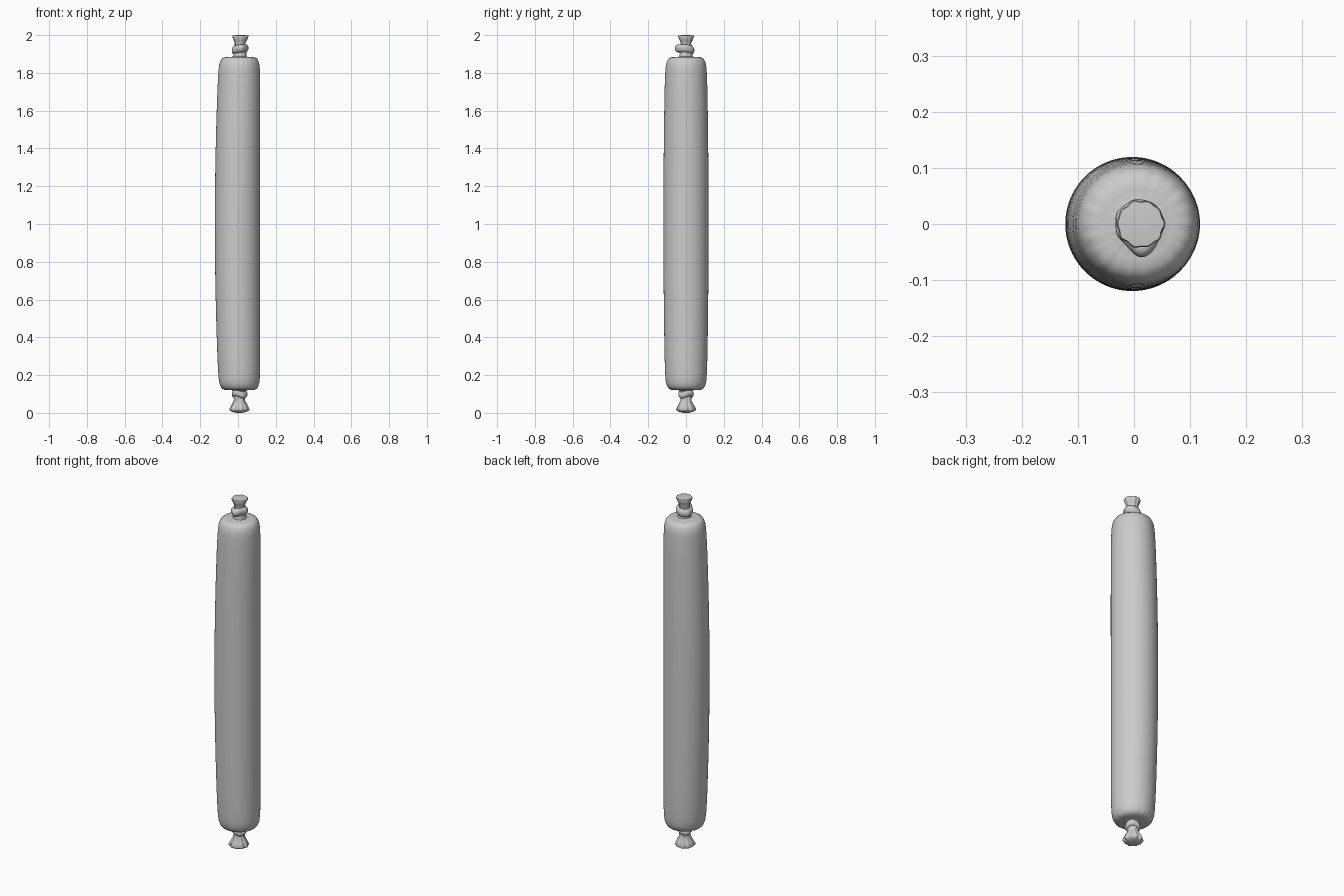
import bpy, bmesh, math

if "Cube" in bpy.data.objects:
    bpy.data.objects.remove(bpy.data.objects["Cube"])

grey = bpy.data.materials.new("light grey casing")
grey.diffuse_color = (0.6, 0.6, 0.6, 1)
grey.use_nodes = True
grey.node_tree.nodes["Principled BSDF"].inputs["Base Color"].default_value = grey.diffuse_color


def lathe(name, profile, segments=64, shape=None):
    """Spin (radius, z, centre x, pleat depth, pleat count) rings, closing both ends."""
    bm = bmesh.new()
    rings = []
    for r, z, cx, depth, count in profile:
        ring = []
        for i in range(segments):
            a = math.tau * i / segments
            wave = math.cos(count * a) + 0.5 * math.sin((count // 2 + 2) * a + 1)
            x, y, h = r * math.cos(a), r * math.sin(a), z
            x, y = x * (1 + depth * wave), y * (1 + depth * wave)
            if shape:
                x, y, h = shape(x, y, h, a)
            ring.append(bm.verts.new((x + cx, y, h)))
        rings.append(ring)
    for low, high in zip(rings, rings[1:]):
        for i in range(segments):
            j = (i + 1) % segments
            bm.faces.new((low[i], low[j], high[j], high[i]))
    bm.faces.new(rings[0][::-1])
    bm.faces.new(rings[-1])
    bmesh.ops.recalc_face_normals(bm, faces=bm.faces)
    mesh = bpy.data.meshes.new(name)
    bm.to_mesh(mesh)
    bm.free()
    mesh.materials.append(grey)
    ob = bpy.data.objects.new(name, mesh)
    bpy.context.collection.objects.link(ob)
    bpy.context.view_layer.objects.active = ob
    ob.select_set(True)
    bpy.ops.object.shade_smooth_by_angle(angle=math.radians(50))
    ob.select_set(False)
    return ob


def bow(z):
    """Sideways bend of the casing."""
    return 0.008 - 0.011 * math.sin(math.pi * min(1, max(0, (z - 0.1) / 1.8)))


# Long casing: gathered ends, rounded shoulders, slightly swollen middle
end = [(0.028, -0.02, 0.02), (0.03, 0.0, 0.03), (0.042, 0.006, 0.03),
       (0.062, 0.005, 0.025), (0.08, 0.008, 0.018), (0.092, 0.015, 0.01),
       (0.1, 0.027, 0.004), (0.106, 0.045, 0.0), (0.109, 0.07, 0.0),
       (0.111, 0.11, 0.0)]
casing = [(r, 0.115 + h, bow(0.115 + h), d, 22) for r, h, d in end]
for k in range(1, 24):
    t = k / 24
    z = 0.225 + 1.555 * t
    casing.append((0.111 + 0.0085 * math.sin(math.pi * t) ** 0.7, z, bow(z), 0, 22))
casing += [(r, 1.89 - h, bow(1.89 - h), d, 22) for r, h, d in reversed(end)]
lathe("casing", casing, 96)


# Twisted ties; the upper one is tilted with a bulge at the front
def upper_tie_shape(x, y, z, a):
    bulge = max(0, math.cos(a + 1.4)) ** 6
    return x, y * (1 + 0.38 * bulge), z + 0.15 * x - 0.12 * y


def lower_tie_shape(x, y, z, a):
    return x, y, z + 0.006 * math.sin(2 * a)


def tie(name, z, cx, radius, height, shape):
    prof = []
    for k in range(9):
        a = math.pi * k / 8 - math.pi / 2
        prof.append((radius - 0.014 + 0.014 * math.cos(a),
                     z + height / 2 * math.sin(a), cx, 0.02, 7))
    lathe(name, prof, 48, shape)


tie("upper_tie", 1.925, 0.01, 0.044, 0.042, upper_tie_shape)
tie("lower_tie", 0.1, 0.008, 0.041, 0.036, lower_tie_shape)

# Necks running through the ties
lathe("upper_neck", [(0.036, 1.88, 0.01, 0.02, 9), (0.033, 1.9, 0.01, 0.03, 9),
                     (0.03, 1.95, 0.01, 0.03, 9)])
lathe("lower_neck", [(0.026, 0.06, 0.006, 0.03, 9), (0.032, 0.1, 0.006, 0.03, 9),
                     (0.036, 0.13, 0.006, 0.02, 9)])

# Pleated flared tails
lathe("upper_tail", [(0.028, 1.935, 0.01, 0.03, 10), (0.026, 1.955, 0.01, 0.05, 10),
                     (0.033, 1.972, 0.011, 0.05, 10), (0.042, 1.993, 0.012, 0.035, 10),
                     (0.04, 1.998, 0.012, 0.03, 10), (0.018, 2.0, 0.012, 0.02, 10)])
lathe("lower_tail", [(0.015, 0.0, 0.006, 0.02, 10), (0.036, 0.006, 0.006, 0.05, 10),
                     (0.048, 0.013, 0.006, 0.07, 10), (0.05, 0.02, 0.006, 0.07, 10),
                     (0.041, 0.04, 0.007, 0.06, 10), (0.029, 0.063, 0.007, 0.05, 10),
                     (0.028, 0.09, 0.008, 0.03, 10)])
